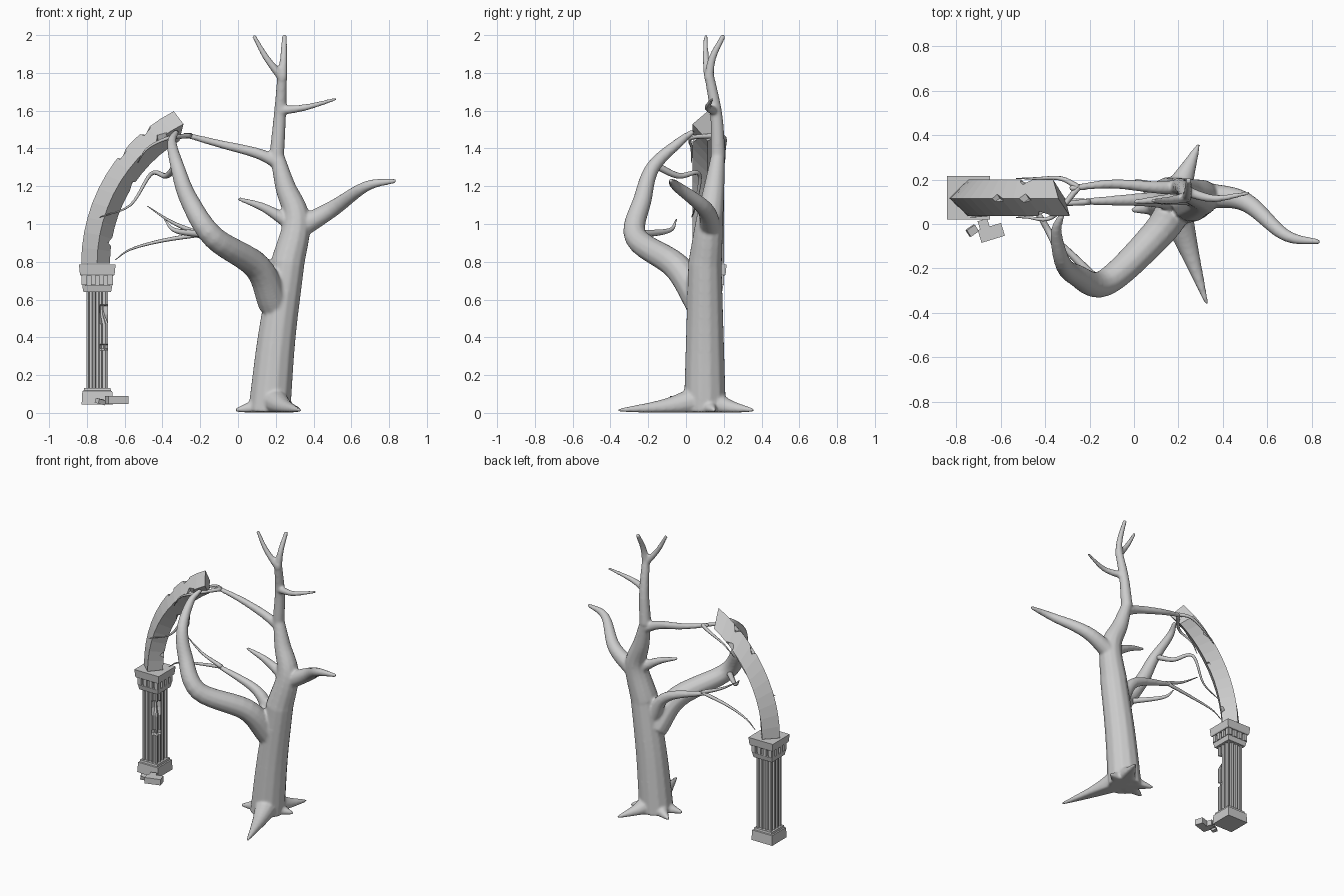
import bpy, bmesh, math, random
from mathutils import Vector, Matrix, Euler

if "Cube" in bpy.data.objects:
    bpy.data.objects.remove(bpy.data.objects["Cube"])

random.seed(4)
AXIS = Vector((-.745, .118, 0))          # column centre line
SQUARE = ((-1, -1), (1, -1), (1, 1), (-1, 1))


def finish(name, bm, smooth=False):
    bmesh.ops.recalc_face_normals(bm, faces=bm.faces[:])
    me = bpy.data.meshes.new(name)
    bm.to_mesh(me)
    bm.free()
    me.polygons.foreach_set("use_smooth", [smooth] * len(me.polygons))
    ob = bpy.data.objects.new(name, me)
    bpy.context.collection.objects.link(ob)
    return ob


def loft(bm, rings):
    """Skin a list of equal-length point rings and cap both ends."""
    rows = [[bm.verts.new(p) for p in r] for r in rings]
    n = len(rows[0])
    for a, b in zip(rows, rows[1:]):
        for i in range(n):
            bm.faces.new((a[i], a[(i + 1) % n], b[(i + 1) % n], b[i]))
    bm.faces.new(rows[0][::-1])
    bm.faces.new(rows[-1])


def limb(bm, r0, r1, *pts, sides=12, sub=6):
    """Round limb along a smooth path, tapering from r0 to r1."""
    P = [Vector(p) for p in pts]
    P = [2 * P[0] - P[1]] + P + [2 * P[-1] - P[-2]]
    pos = []
    for a, b, c, d in zip(P, P[1:], P[2:], P[3:]):
        for t in (k / sub for k in range(sub)):
            pos.append(0.5 * (2 * b + (c - a) * t + (2 * a - 5 * b + 4 * c - d) * t ** 2
                              + (3 * b - a - 3 * c + d) * t ** 3))
    pos.append(P[-2])
    rings, side, last, n = [], None, None, len(pos) - 1
    for i, p in enumerate(pos):
        d = (pos[min(i + 1, n)] - pos[max(i - 1, 0)]).normalized()
        side = last.rotation_difference(d) @ side if last else d.orthogonal().normalized()
        last, up, r = d, d.cross(side), r0 + (r1 - r0) * i / n
        rings.append([p + r * (math.cos(t) * side + math.sin(t) * up)
                      for t in (math.tau * k / sides for k in range(sides))])
    loft(bm, rings)


def box(bm, loc, size, rot=(0, 0, 0)):
    bmesh.ops.create_cube(bm, size=1, matrix=Matrix.LocRotScale(
        Vector(loc), Euler(rot), Vector(size)))


def square_tiers(bm, *tiers):
    loft(bm, [[AXIS + Vector((sx * h, sy * h, z)) for sx, sy in SQUARE] for z, h in tiers])


def chip(target, name, spots):
    """Break pieces off a stone part with randomly turned blocks."""
    bm = bmesh.new()
    for loc, s in spots:
        box(bm, loc, (s, s, s * 1.3), [random.uniform(0, 1.5) for _ in range(3)])
    cutter = finish(name, bm)
    cutter.hide_render = True
    cutter.hide_set(True)
    mod = target.modifiers.new("chips", 'BOOLEAN')
    mod.operation, mod.solver, mod.object = 'DIFFERENCE', 'EXACT', cutter


# Tree: trunk and leader
bm = bmesh.new()
limb(bm, .115, .09, (.165, .1, 0), (.205, .1, .4), (.265, .1, .8))
limb(bm, .092, .036, (.26, .1, .78), (.31, .125, 1.02), (.25, .15, 1.2), (.205, .17, 1.37))
limb(bm, .04, .026, (.205, .17, 1.36), (.222, .16, 1.58), (.235, .12, 1.8))
# top fork
limb(bm, .024, .011, (.235, .12, 1.77), (.15, .105, 1.88), (.082, .105, 2))
limb(bm, .026, .014, (.235, .12, 1.77), (.242, .14, 1.88), (.246, .2, 2))
# right limbs
limb(bm, .026, .009, (.225, .15, 1.6), (.36, .115, 1.618), (.52, .14, 1.662))
limb(bm, .06, .012, (.31, .13, .97), (.5, .1, 1.08), (.68, -.05, 1.2), (.838, -.082, 1.23))
# left stub
limb(bm, .038, .01, (.28, .12, 1), (.14, .11, 1.085), (0, .1, 1.135))
# big limb reaching the arch
limb(bm, .085, .014, (.19, .08, .58), (.1, -.05, .775), (-.13, -.265, .93), (-.26, -.23, 1.13),
     (-.32, -.175, 1.3), (-.35, -.04, 1.43), (-.325, .04, 1.49))
# high limb reaching the arch
limb(bm, .036, .014, (.22, .165, 1.32), (.1, .165, 1.375), (-.1, .18, 1.425), (-.29, .16, 1.475))
# inner limb
limb(bm, .055, .014, (.2, .1, .66), (.08, .11, .84), (-.24, .1, .95))
# roots spreading from the trunk foot to five tips
start = Vector((.175, .1, .075))
for x, y in ((-.015, .06), (0, .2), (.328, -.36), (.292, .36), (.335, .15)):
    tip = Vector((x, y, .015))
    mid = start.lerp(tip, .45)
    mid.z = .03
    limb(bm, .085, .008, start, mid, tip)
for v in bm.verts:
    v.co.z = max(v.co.z, .003)
tree = finish("tree_trunk_and_limbs", bm, True)
rm = tree.modifiers.new("fuse", 'REMESH')
rm.mode, rm.voxel_size, rm.use_smooth_shade = 'VOXEL', .0085, True
sm = tree.modifiers.new("soften", 'SMOOTH')
sm.factor, sm.iterations = .5, 6

# Thin twigs near the column, then those clinging to the arch
bm = bmesh.new()
limb(bm, .015, .002, (-.2, .1, .945), (-.35, .09, 1.01), (-.48, .1, 1.095), sides=8)
limb(bm, .013, .002, (-.2, .1, .945), (-.41, .11, .91), (-.57, .13, .865), (-.65, .14, .81), sides=8)
limb(bm, .022, .003, (-.16, -.26, .945), (-.33, -.09, .965), (-.39, -.05, 1.025), sides=8)
limb(bm, .02, .002, (-.325, -.16, 1.31), (-.38, -.04, 1.255), (-.46, .07, 1.265),
     (-.57, .05, 1.1), (-.735, .03, 1.035), sides=8)
for y, bend in ((.205, .01), (.03, -.03)):
    limb(bm, .014, .002, (-.25, .165, 1.468), (-.34 + bend, y, 1.455),
         (-.45 + bend, y, 1.4), (-.53, y, 1.325), sides=8)
finish("twigs", bm, True)

# Column base
bm = bmesh.new()
square_tiers(bm, (.045, .083), (.115, .079), (.118, .072), (.132, .07))
finish("column_base", bm)

# Fluted square shaft, its front right corner broken away at two heights
H = .058
edge = [(-1, 0)] + [(g + o, .01 * (abs(o) < .15)) for g in (-.6, 0, .6) for o in (-.2, -.13, .13, .2)]
section = [Matrix.Rotation(k * math.pi / 2, 3, 'Z') @ Vector((t * H, d - H, 0))
           for k in range(4) for t, d in edge]
corner = Vector((H, -H, 0))
bm = bmesh.new()
rings = []
for z, dent in ((.125, 0), (.33, 0), (.34, .2), (.36, .2), (.365, 0),
                (.47, 0), (.52, .35), (.565, .4), (.575, 0), (.65, 0)):
    rings.append([AXIS + p * (1 - dent * ((p - corner).length < .045)) + Vector((0, 0, z))
                  for p in section])
loft(bm, rings)
finish("column_shaft", bm)

# Capital with a row of dentils on every side
bm = bmesh.new()
square_tiers(bm, (.64, .073), (.675, .08), (.675, .066), (.727, .066),
             (.727, .088), (.735, .092), (.785, .097))
for k in range(4):
    turn = k * math.pi / 2
    for i in range(4):
        p = Matrix.Rotation(turn, 3, 'Z') @ Vector(((i - 1.5) * .044, -.071, .703))
        box(bm, AXIS + p, (.025, .025, .05), (0, 0, turn))
finish("column_capital", bm)


# Broken arch: diamond section swept round a circle, with a slanted break
def on_arch(r, y, deg):
    a = math.radians(deg)
    return Vector((.08 - r * math.cos(a), y, .79 + r * math.sin(a)))


N = 12
CORNERS = ((.91, .115, 62.5), (.826, .035, 63.5), (.758, .115, 59), (.826, .2, 57.5))
bm = bmesh.new()
loft(bm, [[on_arch(r, y, end * i / N) for r, y, end in CORNERS] for i in range(N + 1)])
arch = finish("broken_arch", bm)
chips = ((0, 40), (0, 51), (1, 54), (2, 9), (2, 33), (3, 47))   # corner, angle
chip(arch, "arch_chip_cutter", [
    (on_arch(CORNERS[c][0] + (.015, 0, -.01, 0)[c], CORNERS[c][1], a), .055 if c == 0 else .04)
    for c, a in chips])

# Fallen rubble at the foot of the column
bm = bmesh.new()
box(bm, (-.642, -.04, .068), (.11, .06, .042), (0, 0, .3))
box(bm, (-.675, -.005, .066), (.045, .05, .04), (0, 0, .3))
box(bm, (-.728, -.03, .06), (.045, .035, .026), (.2, .2, .6))
finish("fallen_rubble", bm)
